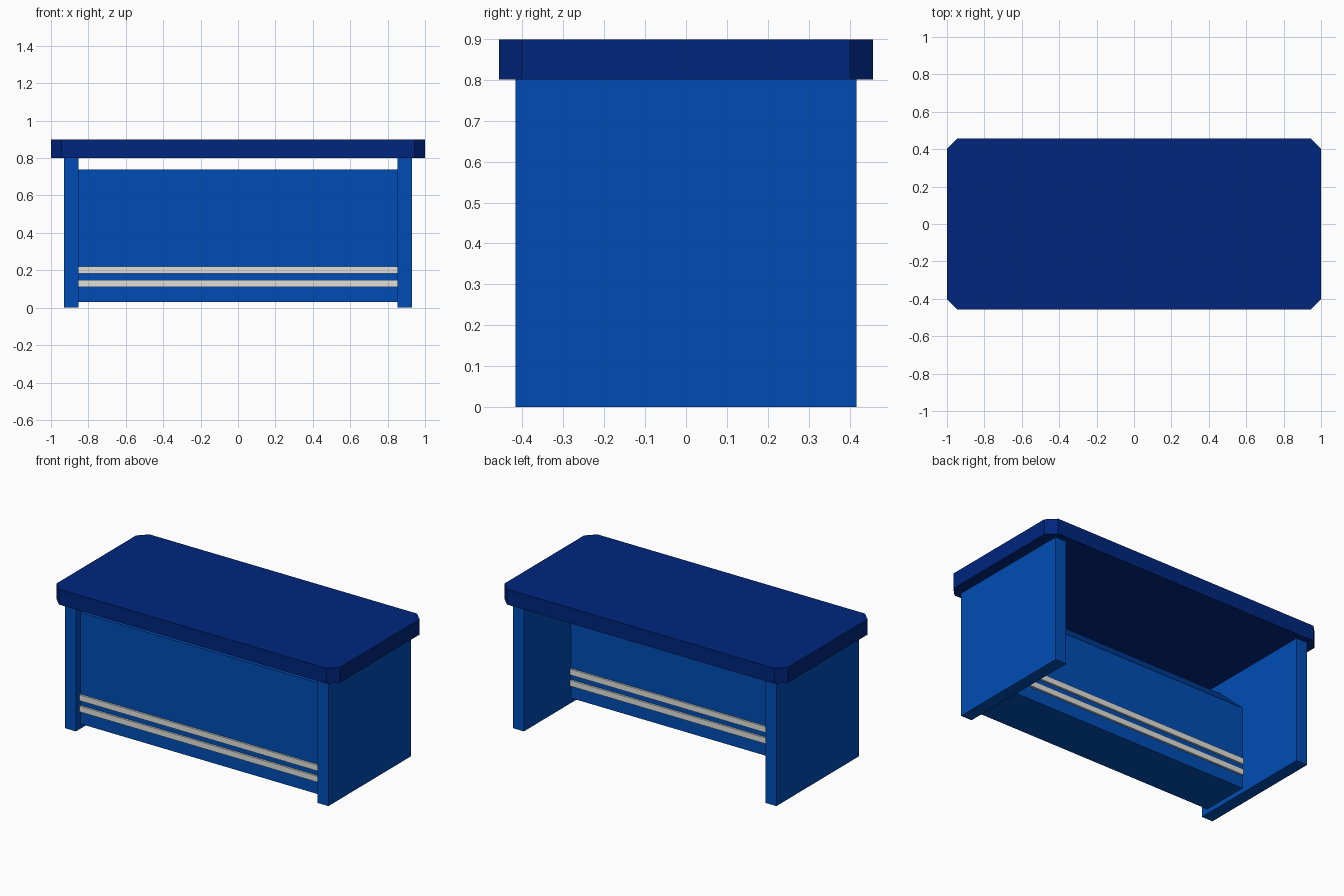
import bpy, bmesh
from mathutils import Vector

if "Cube" in bpy.data.objects:
    bpy.data.objects.remove(bpy.data.objects["Cube"])


def material(name, colour):
    m = bpy.data.materials.new(name)
    m.diffuse_color = (*colour, 1)
    m.use_nodes = True
    m.node_tree.nodes["Principled BSDF"].inputs["Base Color"].default_value = m.diffuse_color
    return m


BLUE = material("royal blue", (0.0, 0.073, 0.465))
NAVY = material("navy blue", (0.0, 0.019, 0.207))
SILVER = material("light grey", (0.74, 0.74, 0.71))


def prism(name, outline, sweep, mat):
    """Extrude a flat outline of 3D points along the sweep vector."""
    bm = bmesh.new()
    face = bm.faces.new([bm.verts.new(p) for p in outline])
    ext = bmesh.ops.extrude_face_region(bm, geom=[face])
    verts = [g for g in ext["geom"] if isinstance(g, bmesh.types.BMVert)]
    bmesh.ops.translate(bm, verts=verts, vec=Vector(sweep))
    bmesh.ops.recalc_face_normals(bm, faces=bm.faces)
    mesh = bpy.data.meshes.new(name)
    bm.to_mesh(mesh)
    bm.free()
    mesh.materials.append(mat)
    obj = bpy.data.objects.new(name, mesh)
    bpy.context.collection.objects.link(obj)
    return obj


def box(name, x, y, z, mat):
    outline = [(x[0], y[0], z[0]), (x[1], y[0], z[0]),
               (x[1], y[1], z[0]), (x[0], y[1], z[0])]
    return prism(name, outline, (0, 0, z[1] - z[0]), mat)


# Worktop with clipped corners
W, D, C = 1.0, 0.457, 0.056
corners = [(W - C, -D), (W, -D + C), (W, D - C), (W - C, D),
           (-W + C, D), (-W, D - C), (-W, -D + C), (-W + C, -D)]
prism("worktop", [(x, y, 0.80) for x, y in corners], (0, 0, 0.098), NAVY)

# Side panels standing on the floor
for side, x in (("left", (-0.93, -0.852)), ("right", (0.852, 0.93))):
    box(side + "_side_panel", x, (-0.417, 0.417), (0, 0.80), BLUE)

# Deep front body with a sloping upper back edge
FRONT, BACK = -0.37, -0.06
profile = [(FRONT, 0.03), (BACK, 0.03), (BACK, 0.555), (-0.26, 0.74), (FRONT, 0.74)]
prism("front_body", [(-0.852, y, z) for y, z in profile], (1.704, 0, 0), BLUE)

# Pairs of trim strips on the front and back of the body
for side, y in (("front", (FRONT - 0.012, FRONT)), ("back", (BACK, BACK + 0.012))):
    for level, z in (("lower", 0.112), ("upper", 0.183)):
        box(f"{side}_{level}_trim", (-0.852, 0.852), y, (z, z + 0.037), SILVER)
